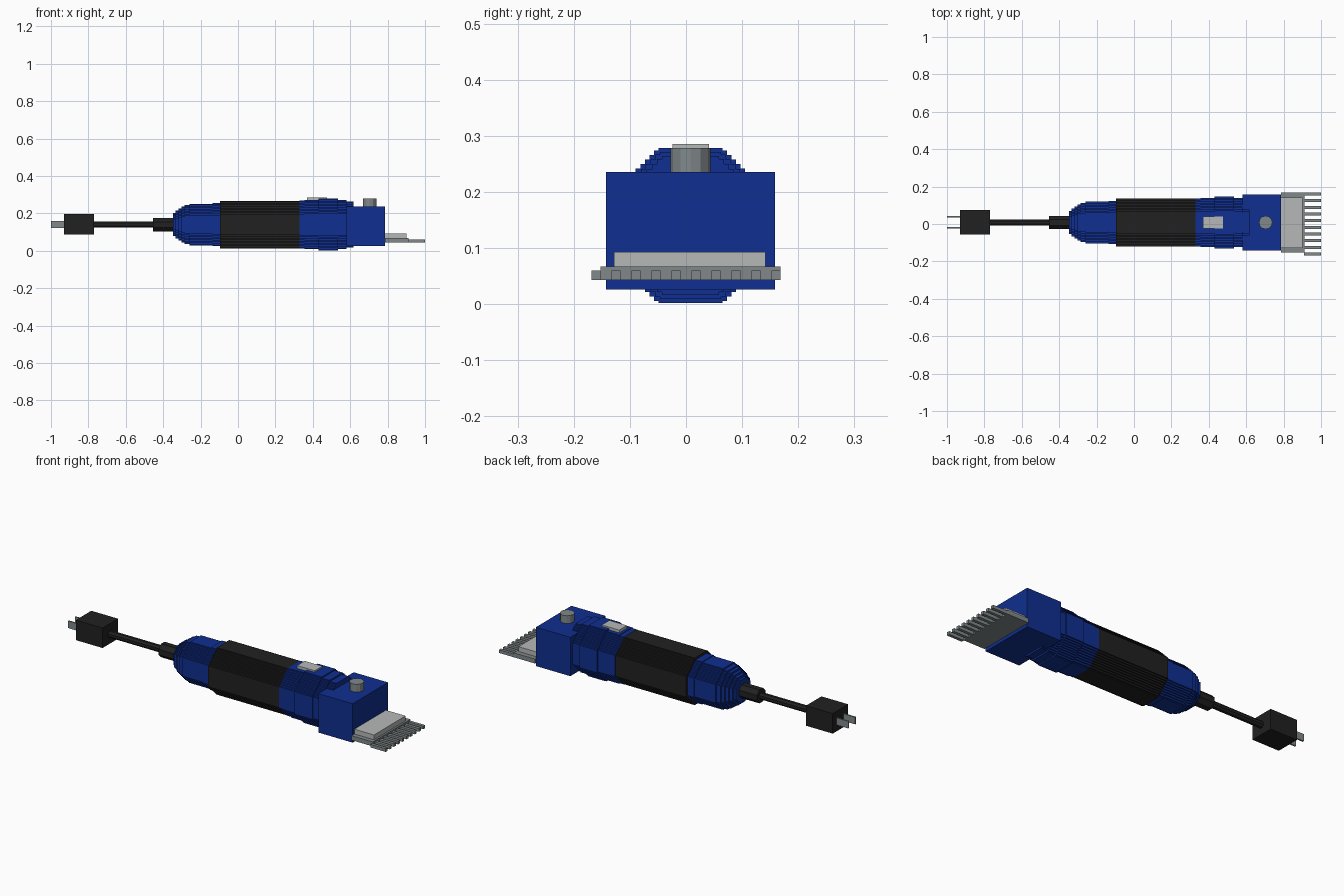
import bpy, bmesh, math

if "Cube" in bpy.data.objects:
    bpy.data.objects.remove(bpy.data.objects["Cube"])

YC, ZC = 0.008, 0.14      # long axis of the body


def material(name, rgb):
    m = bpy.data.materials.new(name)
    m.diffuse_color = (*rgb, 1)
    m.use_nodes = True
    m.node_tree.nodes["Principled BSDF"].inputs["Base Color"].default_value = m.diffuse_color
    return m


BLUE = material("blue_plastic", (0.005, 0.028, 0.28))
BLACK = material("black_rubber", (0.015, 0.015, 0.015))
STEEL = material("grey_steel", (0.22, 0.25, 0.26))
LIGHT = material("light_metal", (0.47, 0.48, 0.48))


def finish(bm, name, mat):
    bmesh.ops.recalc_face_normals(bm, faces=bm.faces)
    mesh = bpy.data.meshes.new(name)
    bm.to_mesh(mesh)
    bm.free()
    mesh.materials.append(mat)
    ob = bpy.data.objects.new(name, mesh)
    bpy.context.collection.objects.link(ob)
    return ob


def add_box(bm, x, y, z):
    verts = bmesh.ops.create_cube(bm, size=1)["verts"]
    for v in verts:
        v.co = [(a + b) / 2 + c * (b - a) for (a, b), c in zip((x, y, z), v.co)]


def boxes(name, mat, *specs):
    bm = bmesh.new()
    for s in specs:
        add_box(bm, *s)
    return finish(bm, name, mat)


def octagon(r, step=None):
    """Octagon outline; diagonals become small stairs when step is given."""
    s = r * math.tan(math.pi / 8)
    quarter = [(r, s)]
    if step:
        n = max(1, round((r - s) / step))
        d = (r - s) / n
        for i in range(n):
            h = s + (i + 0.5) * d
            quarter += [(r - i * d, h), (r - (i + 1) * d, h)]
    quarter.append((s, r))
    half = quarter + [(-y, z) for y, z in reversed(quarter)]
    return half + [(-y, -z) for y, z in half]


def barrel(name, mat, sections, step=None):
    """Stack of octagonal slices along x, each (x0, x1, radius)."""
    bm = bmesh.new()
    for x0, x1, r in sections:
        pts = octagon(r, step)
        face = bm.faces.new([bm.verts.new((x0, YC + y, ZC + z)) for y, z in pts])
        ext = bmesh.ops.extrude_face_region(bm, geom=[face], use_keep_orig=True)["geom"]
        for v in ext:
            if isinstance(v, bmesh.types.BMVert):
                v.co.x = x1
    return finish(bm, name, mat)


# Body: rounded tail, rubber grip, front collar
barrel("tail", BLUE, [(-0.348, -0.335, 0.062), (-0.335, -0.318, 0.075),
                      (-0.318, -0.302, 0.085), (-0.302, -0.285, 0.096),
                      (-0.285, -0.26, 0.104), (-0.26, -0.135, 0.111),
                      (-0.135, -0.095, 0.115)], 0.0085)
barrel("grip", BLACK, [(-0.095, 0.328, 0.127)], 0.0085)
barrel("collar", BLUE, [(0.328, 0.355, 0.128), (0.355, 0.43, 0.131),
                        (0.43, 0.535, 0.138), (0.535, 0.58, 0.131),
                        (0.58, 0.618, 0.123)], 0.0085)

# Cutting head
boxes("head", BLUE, ((0.58, 0.785), (-0.143, 0.159), (0.026, 0.236)))
boxes("upper_blade", LIGHT, ((0.785, 0.902), (-0.128, 0.142), (0.067, 0.093)))
boxes("lower_blade", STEEL, ((0.785, 0.912), (-0.152, 0.168), (0.043, 0.067)))
boxes("teeth", STEEL, *[((0.91, 1.0), (y - 0.008, y + 0.008), (0.043, 0.06))
                        for y in [-0.16 + i * 0.32 / 9 for i in range(10)]])

# Switch and adjusting knob
boxes("switch", LIGHT, ((0.37, 0.475), (-0.024, 0.041), (0.26, 0.286)))
bm = bmesh.new()
bmesh.ops.create_cone(bm, cap_ends=True, segments=12, radius1=0.036,
                      radius2=0.036, depth=0.046)
bmesh.ops.translate(bm, verts=bm.verts, vec=(0.704, YC, 0.255))
finish(bm, "knob", STEEL)

# Cord, strain relief and plug
barrel("strain_relief", BLACK, [(-0.455, -0.345, 0.036)])
barrel("cord", BLACK, [(-0.775, -0.45, 0.017)])
boxes("plug", BLACK, ((-0.93, -0.77), (-0.056, 0.076), (0.088, 0.196)))
boxes("prongs", STEEL, *[((-1.0, -0.925), (y - 0.004, y + 0.004), (0.122, 0.16))
                         for y in (-0.019, 0.039)])
